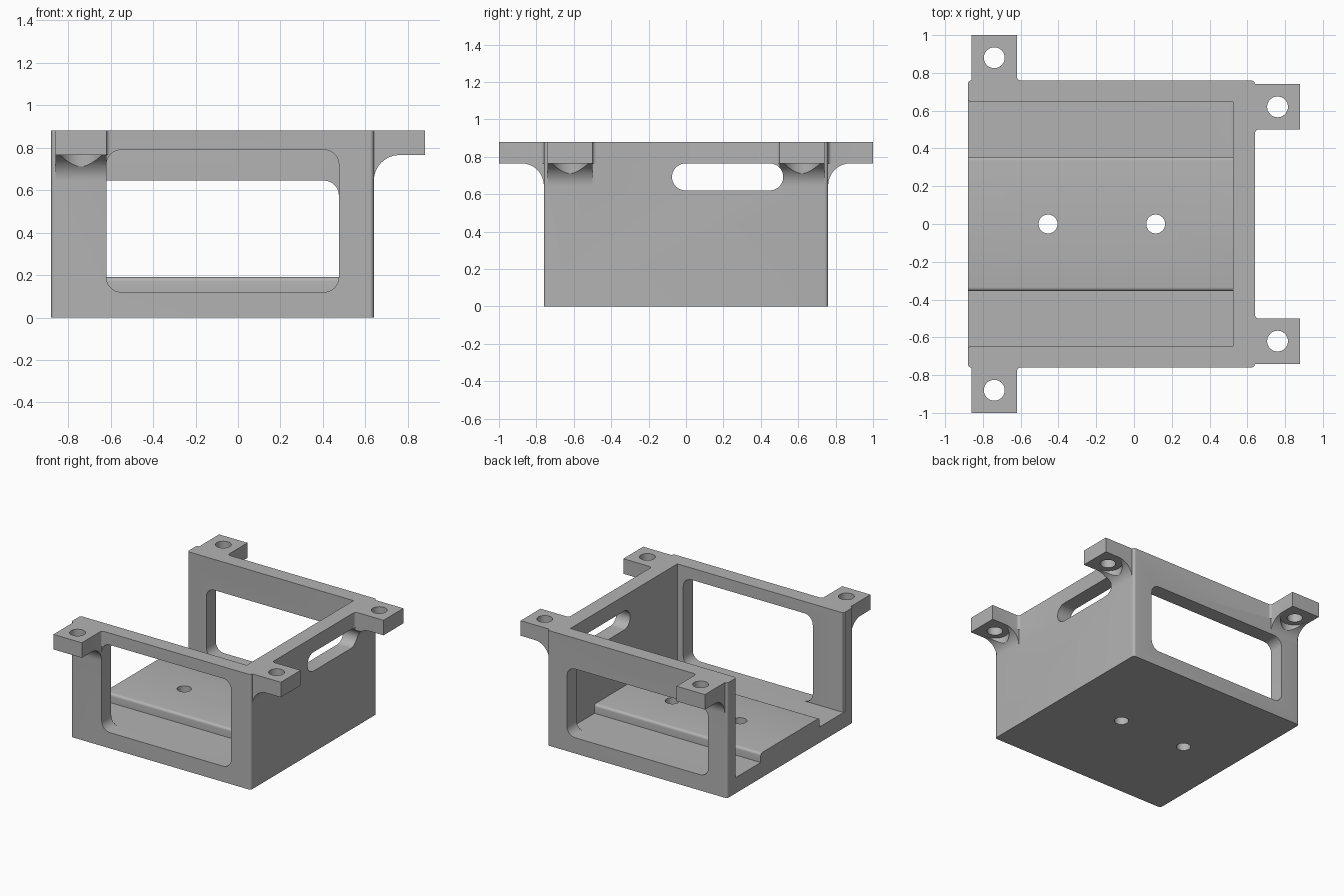
import bpy, bmesh, math
from mathutils import Matrix

if "Cube" in bpy.data.objects:
    bpy.data.objects.remove(bpy.data.objects["Cube"])

grey = bpy.data.materials.new("grey")
grey.diffuse_color = (0.45, 0.45, 0.45, 1)
grey.use_nodes = True
grey.node_tree.nodes["Principled BSDF"].inputs["Base Color"].default_value = grey.diffuse_color


def prism(name, pts, axis, lo, hi, matrix=None):
    """Extrude a 2D outline along one axis."""
    place = {"x": lambda a, b, c: (c, a, b),
             "y": lambda a, b, c: (a, c, b),
             "z": lambda a, b, c: (a, b, c)}[axis]
    bm = bmesh.new()
    ends = [[bm.verts.new(place(a, b, c)) for a, b in pts] for c in (lo, hi)]
    bm.faces.new(ends[0])
    bm.faces.new(ends[1])
    n = len(pts)
    for i in range(n):
        j = (i + 1) % n
        bm.faces.new((ends[0][i], ends[0][j], ends[1][j], ends[1][i]))
    bmesh.ops.recalc_face_normals(bm, faces=bm.faces)
    if matrix:
        bm.transform(matrix)
    mesh = bpy.data.meshes.new(name)
    bm.to_mesh(mesh)
    bm.free()
    mesh.materials.append(grey)
    ob = bpy.data.objects.new(name, mesh)
    bpy.context.collection.objects.link(ob)
    return ob


def arc(cx, cy, r, a0, a1, n=8):
    return [(cx + r * math.cos(math.radians(a0 + (a1 - a0) * i / n)),
             cy + r * math.sin(math.radians(a0 + (a1 - a0) * i / n))) for i in range(n + 1)]


def round_rect(x0, x1, y0, y1, r):
    return (arc(x1 - r, y1 - r, r, 0, 90) + arc(x0 + r, y1 - r, r, 90, 180)
            + arc(x0 + r, y0 + r, r, 180, 270) + arc(x1 - r, y0 + r, r, 270, 360))


def circle(x, y, r):
    return arc(x, y, r, 0, 352.5, 47)


def combine(base, tool, operation):
    mod = base.modifiers.new("join", "BOOLEAN")
    mod.operation, mod.solver, mod.object = operation, "EXACT", tool
    bpy.context.view_layer.objects.active = base
    bpy.ops.object.modifier_apply(modifier=mod.name)
    bpy.data.objects.remove(tool)


def cut(base, tool):
    combine(base, tool, "DIFFERENCE")


# Outer block
body = prism("open_tray_bracket", round_rect(-0.88, 0.64, -0.76, 0.76, 0.02), "z", 0, 0.88)

# Interior, leaving the raised floor platform with rounded edges
inside = ([(-0.645, 1), (-0.645, 0.12), (-0.355, 0.12)]
          + arc(-0.335, 0.17, 0.02, 180, 90, 5) + arc(0.335, 0.17, 0.02, 90, 0, 5)
          + [(0.355, 0.12), (0.645, 0.12), (0.645, 1)])
cut(body, prism("inside_cutter", inside, "x", -1, 0.525))

# Eased inner edges at the open end
for s in (-1, 1):
    ease = [(-0.9, s * 0.6), (-0.9, s * 0.665), (-0.88, s * 0.66),
            (-0.873, s * 0.65), (-0.86, s * 0.645), (-0.86, s * 0.6)]
    cut(body, prism("ease_cutter", ease, "z", 0.12, 1))

# Mounting tabs with curved gussets
tab_profile = ([(-0.05, 0.88), (0.24, 0.88), (0.24, 0.765)]
               + arc(0.12, 0.645, 0.12, 90, 180, 14) + [(-0.05, 0.645)])
tabs = [(0.64, 0.62, 0, -1), (0.64, -0.62, 0, 1),
        (-0.74, 0.76, 90, -1), (-0.74, -0.76, -90, 1)]
for x, y, angle, side in tabs:
    m = Matrix.Translation((x, y, 0)) @ Matrix.Rotation(math.radians(angle), 4, "Z")
    combine(body, prism("tab", tab_profile, "y", -0.12, 0.12, m), "UNION")
    flare = [(-0.03, side * 0.1), (0.02, side * 0.1)]
    flare += [(a, side * b) for a, b in arc(0.02, 0.14, 0.02, 270, 180, 5)]
    flare += [(-0.03, side * 0.14)]
    combine(body, prism("tab_fillet", flare, "z", 0.765, 0.88, m), "UNION")
    cut(body, prism("screw_hole", circle(0.12, 0, 0.055), "z", 0.7, 1, m))
    cut(body, prism("screw_clearance", circle(0.12, 0, 0.1), "z", 0.5, 0.765, m))

# Side windows, tall at the front and lower at the back
cut(body, prism("front_window", round_rect(-0.62, 0.475, 0.12, 0.79, 0.07), "y", -0.8, -0.6))
cut(body, prism("back_window", round_rect(-0.72, 0.475, 0.12, 0.645, 0.07), "y", 0.6, 0.8))

# Cable slot in the end wall
cut(body, prism("cable_slot", round_rect(-0.075, 0.52, 0.62, 0.764, 0.0719), "x", 0.45, 0.9))

# Floor holes
for x in (-0.455, 0.115):
    cut(body, prism("floor_hole", circle(x, 0, 0.05), "z", -0.1, 0.4))

bpy.ops.object.select_all(action="DESELECT")
body.select_set(True)
bpy.context.view_layer.objects.active = body
bpy.ops.object.shade_smooth_by_angle(angle=math.radians(30))
